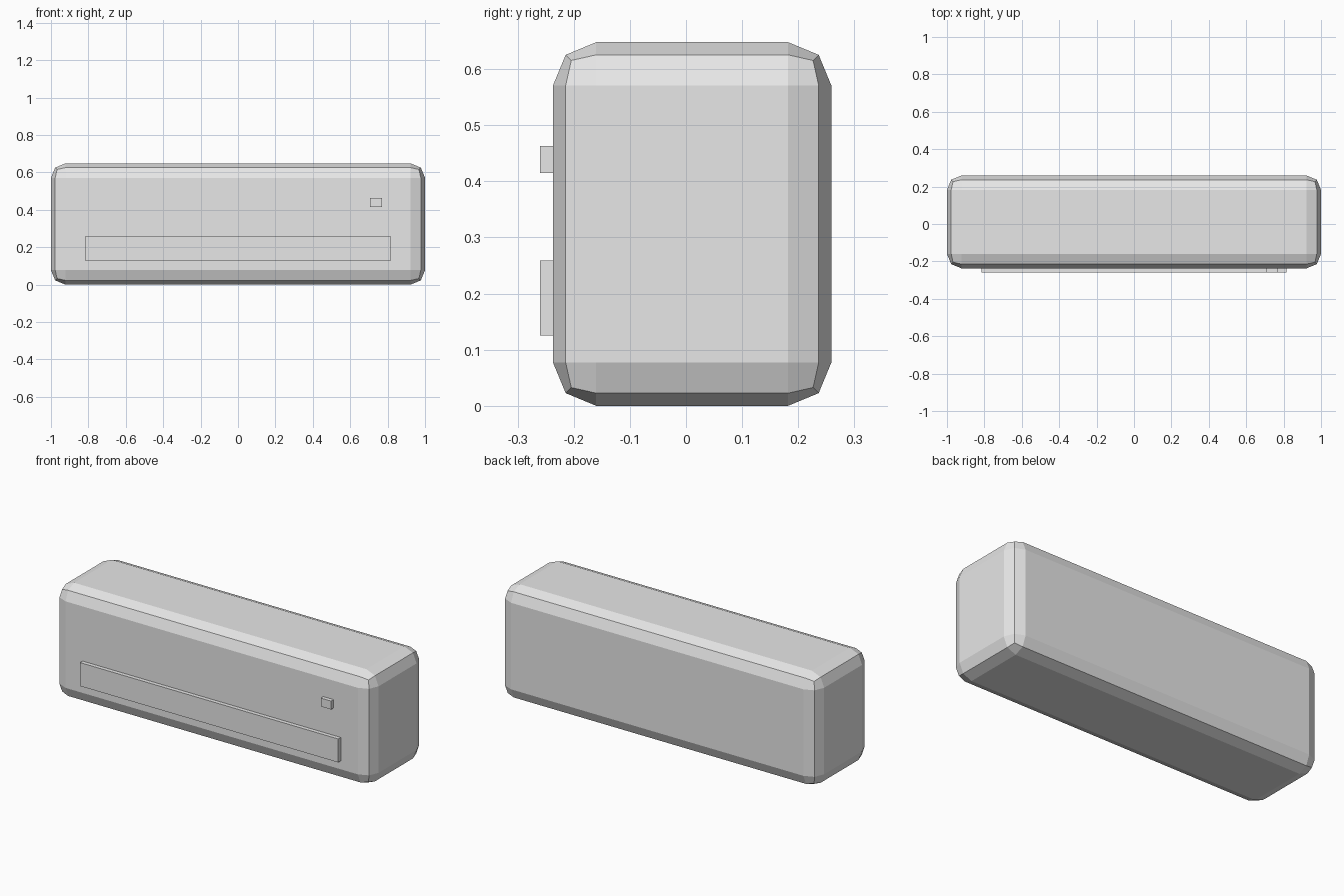
import bpy
import bmesh
from mathutils import Vector

cube = bpy.data.objects.get("Cube")
if cube:
    bpy.data.objects.remove(cube, do_unlink=True)

# Single light grey plastic
grey = bpy.data.materials.new("light_grey")
grey.use_nodes = True
color = (0.8, 0.8, 0.8, 1.0)
grey.diffuse_color = color
grey.node_tree.nodes["Principled BSDF"].inputs["Base Color"].default_value = color


def box(name, low, high, bevel=0.0):
    """Box spanning two corners, with optional two-step rounded edges."""
    low, high = Vector(low), Vector(high)
    size = high - low
    bm = bmesh.new()
    bmesh.ops.create_cube(bm, size=1)
    bmesh.ops.scale(bm, vec=size, verts=bm.verts)
    mesh = bpy.data.meshes.new(name)
    bm.to_mesh(mesh)
    bm.free()
    mesh.materials.append(grey)
    obj = bpy.data.objects.new(name, mesh)
    obj.location = (low + high) / 2
    bpy.context.collection.objects.link(obj)
    if bevel:
        mod = obj.modifiers.new("rounded_edges", "BEVEL")
        mod.width = bevel
        mod.segments = 2
    return obj


# Housing with rounded edges
box("housing", (-1, -0.237, 0), (1, 0.259, 0.648), bevel=0.077)

# Long air outlet flap along the lower front
box("outlet_flap", (-0.815, -0.26, 0.125), (0.815, -0.22, 0.259))

# Small indicator on the upper left of the front
box("indicator", (0.705, -0.26, 0.415), (0.77, -0.22, 0.463))
